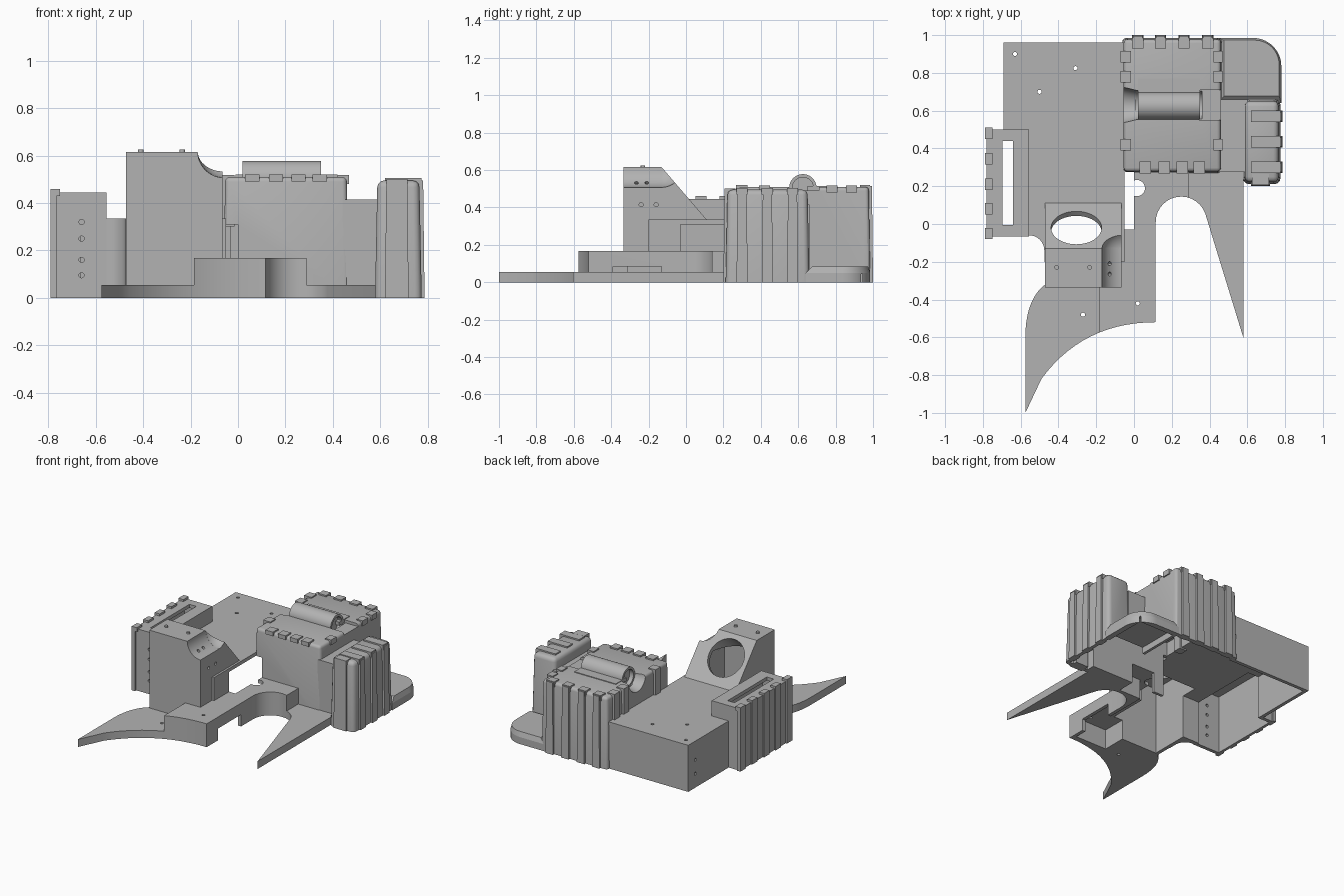
import bpy, bmesh, math
from mathutils import Matrix, Vector

cube = bpy.data.objects.get("Cube")
if cube:
    bpy.data.objects.remove(cube)

grey = bpy.data.materials.new("plain grey")
grey.use_nodes = True
grey.diffuse_color = (0.45, 0.45, 0.45, 1)
grey.node_tree.nodes["Principled BSDF"].inputs["Base Color"].default_value = grey.diffuse_color


def finish(name, bm):
    bmesh.ops.recalc_face_normals(bm, faces=bm.faces)
    mesh = bpy.data.meshes.new(name)
    bm.to_mesh(mesh)
    bm.free()
    mesh.materials.append(grey)
    ob = bpy.data.objects.new(name, mesh)
    bpy.context.collection.objects.link(ob)
    return ob


def add_box(bm, x, y, z, taper=0.0):
    """Add a box from (low, high) ranges; taper pulls the top inwards."""
    mid = Vector((sum(x) / 2, sum(y) / 2, sum(z) / 2))
    size = Vector((x[1] - x[0], y[1] - y[0], z[1] - z[0]))
    verts = bmesh.ops.create_cube(bm, size=1)["verts"]
    for v in verts:
        top = v.co.z > 0
        for i in range(2):
            v.co[i] *= size[i] - (2 * taper if top else 0)
        v.co.z *= size.z
        v.co += mid


def box(name, x, y, z, taper=0.0, bevel=0.0):
    bm = bmesh.new()
    add_box(bm, x, y, z, taper)
    if bevel:
        edges = [e for e in bm.edges if max(v.co.z for v in e.verts) > z[1] - 0.001]
        bmesh.ops.bevel(bm, geom=edges, offset=bevel, segments=3, profile=0.5, affect='EDGES')
    return finish(name, bm)


def boxes(name, ranges):
    bm = bmesh.new()
    for r in ranges:
        add_box(bm, *r)
    return finish(name, bm)


def prism(name, points, low, high, axis='Z', inset=0.0):
    """Extrude an outline along z, or a (y, z) outline along x."""
    bm = bmesh.new()
    place = (lambda p, h: (p[0], p[1], h)) if axis == 'Z' else (lambda p, h: (h, p[0], p[1]))
    face = bm.faces.new([bm.verts.new(place(p, low)) for p in points])
    top = bmesh.ops.extrude_face_region(bm, geom=[face])["geom"]
    top = [g for g in top if isinstance(g, bmesh.types.BMVert)]
    shift = Vector(place((0, 0), high - low))
    mid = sum((v.co for v in top), Vector()) / len(top)
    for v in top:
        v.co += shift + (mid - v.co) * inset
    return finish(name, bm)


def rod(name, centre, axis, r, length, r2=None, sides=48):
    bm = bmesh.new()
    turn = Vector(axis).to_track_quat('Z', 'Y').to_matrix().to_4x4()
    bmesh.ops.create_cone(bm, cap_ends=True, segments=sides, radius1=r, radius2=r if r2 is None else r2,
                          depth=length, matrix=Matrix.Translation(centre) @ turn)
    return finish(name, bm)


def cut(ob, cutter, operation='DIFFERENCE', keep=False):
    mod = ob.modifiers.new("cut", 'BOOLEAN')
    mod.operation, mod.solver, mod.object = operation, 'EXACT', cutter
    bpy.context.view_layer.objects.active = ob
    bpy.ops.object.modifier_apply(modifier=mod.name)
    if not keep:
        bpy.data.objects.remove(cutter)


def arc(cx, cy, r, a0, a1, n=14):
    angles = [math.radians(a0 + (a1 - a0) * i / n) for i in range(n + 1)]
    return [(cx + r * math.cos(a), cy + r * math.sin(a)) for a in angles]


def bezier(a, b, c, n=14):
    ts = [i / n for i in range(n + 1)]
    return [tuple((1 - t) ** 2 * p + 2 * t * (1 - t) * q + t * t * s for p, q, s in zip(a, b, c)) for t in ts]


X, Y, Z = (1, 0, 0), (0, 1, 0), (0, 0, 1)

# Thin base plate with hook and spike, and its raised middle
outline = (bezier((-.47, -.32), (-.575, -.4), (-.575, -.6)) + [(-.575, -1)]
           + bezier((-.49, -.82), (-.27, -.52), (.115, -.52))
           + arc(.25, .01, .135, 180, 20) + [(.58, -.605), (.58, .3), (-.47, .3)])
base_plate = prism("base_plate", outline, 0, .055)
raised_deck = prism("raised_deck", outline, .03, .168)
cut(raised_deck, box("limit", (-.185, .29), (-.7, .29), (-.1, .3)), 'INTERSECT')

# Main box with filleted front corner
main_box = prism("main_box", [(-.69, .96), (-.05, .96), (-.05, -.2), (-.475, -.2)]
                 + arc(-.555, -.14, .08, 0, 90) + [(-.69, -.06)], 0, .335)

# Sloped tower with a scooped corner and a round port
tower = prism("tower", [(-.335, 0), (-.335, .615), (-.13, .615), (.11, .335), (.11, 0)], -.472, -.065, 'X')
cut(tower, rod("scoop", (-.06, -.4, .617), Y, .11, .55))
bm = bmesh.new()
bmesh.ops.create_uvsphere(bm, u_segments=32, v_segments=16, radius=.11,
                          matrix=Matrix.Translation((-.06, -.13, .617)))
cut(tower, finish("scoop_end", bm))
slope_normal = (0, .76, .65)

# Side pod, big block, link and corner pod
side_pod = box("side_pod", (-.78, -.555), (-.065, .5), (0, .445))
big_block = box("big_block", (-.062, .467), (.27, .985), (0, .51), .008, .02)
link_block = box("link_block", (.44, .6), (.275, .66), (0, .415))
corner_pod = box("corner_pod", (.578, .775), (.212, .66), (0, .495), .01, .028)

# Rounded corner flange
flange_path = [(.44, .64), (.78, .64)] + arc(.63, .835, .15, 0, 90) + [(.44, .985)]
corner_flange = prism("corner_flange", flange_path, 0, .05)
flange_cap = prism("flange_cap", flange_path, .05, .085, inset=.14)

# Saddle in the big block
cut(big_block, rod("funnel", (-.025, .63, .52), X, .1, .1, .075))
cut(big_block, rod("trough", (.185, .63, .51), X, .077, .35))
cut(big_block, box("step", (.345, .5), (.55, .71), (.49, .6)))

# Hollow undersides, shared by every shell part
cavities = [
    box("hollow", (-.665, 0), (-.03, .935), (-.1, .31)),
    box("hollow", (-.447, -.09), (-.31, .1), (-.1, .31)),
    prism("hollow", [(-.31, .2), (-.31, .485), (-.06, .485), (.09, .31), (.09, .2)], -.447, -.09, 'X'),
    box("hollow", (-.76, -.58), (-.04, .475), (-.1, .42)),
    box("hollow", (-.03, .44), (.3, .955), (-.1, .41)),
    box("hollow", (.43, .61), (.3, .635), (-.1, .39)),
    box("hollow", (.6, .75), (.24, .635), (-.1, .46)),
    box("hollow", (-.16, .09), (-.48, .28), (-.1, .143)),
    box("hollow", (.08, .265), (.17, .31), (-.1, .143)),
    box("hollow", (.46, .74), (.6, .945), (-.1, .045)),
    box("notch", (.08, .13), (-.39, -.13), (-.1, .085)),
    box("slot", (-.695, -.64), (-.005, .44), (.3, .6)),
    rod("port", (-.305, -.02, .487), slope_normal, .134, .34),
    rod("deck_hole", (.015, .19, .1), Z, .043, .4),
]
# Small screw holes
holes = [((x, y, z), Z) for x, y, z in [(-.63, .9, .33), (-.31, .825, .33), (-.5, .7, .33),
                                        (-.27, -.48, .04), (.02, -.42, .16)]]
holes += [((-.66, -.06, z), Y) for z in (.095, .16, .25, .32)]
holes += [((-.075, y, .415), X) for y in (-.24, -.16)]
holes += [((-.13, y, .53), (1, 0, 1)) for y in (-.265, -.21)]
holes += [((-.68, .88, z), X) for z in (.1, .2)]
cavities += [rod("screw_hole", p, d, .011, .09, sides=12) for p, d in holes]

shells = [base_plate, raised_deck, main_box, tower, side_pod, big_block, link_block, corner_pod, corner_flange]
for shell in shells:
    for c in cavities:
        cut(shell, c, keep=True)
for c in cavities:
    bpy.data.objects.remove(c)

# Tube lying in the saddle, with recessed ends and a flap
tube = rod("tube", (.185, .625, .505), X, .073, .33)
for end in (.02, .35):
    cut(tube, rod("recess", (end, .625, .505), X, .056, .06))
tube_flap = box("tube_flap", (.02, .35), (.65, .77), (.49, .515))

# Big block ribs: full height at the back, clips on the other edges
w = .03
ribs = []
for x in (.02, .14, .265, .39):
    ribs += [((x - w, x + w), (.95, 1), (0, .515), .006), ((x - w, x + w), (.93, .985), (.48, .52))]
for x in (.06, .16, .255, .345):
    ribs.append(((x - w, x + w), (.268, .33), (.49, .52)))
for y in (.42, .78, .885):
    ribs += [((-.072, -.015), (y - w, y + w), (.3, .518)), ((.42, .468), (y - w, y + w), (.48, .518))]
boxes("block_ribs", ribs)

# Corner pod ribs
ribs = [((.62, .72), (.2, .27), (0, .502), .006)]
for y in (.3, .435, .57):
    ribs += [((.74, .787), (y - w, y + w), (0, .495), .006), ((.62, .775), (y - w, y + w), (.47, .505))]
boxes("corner_pod_ribs", ribs)

# Side pod ribs
boxes("side_pod_ribs", [r for y in (-.05, .08, .21, .345, .48) for r in (
    ((-.79, -.765), (y - w, y + w), (0, .45)), ((-.79, -.75), (y - w, y + w), (.43, .46)))])

# Tower top studs
for side, x in (("right", -.41), ("left", -.235)):
    rod("tower_stud_" + side, (x, -.23, .615), Z, .012, .02, sides=16)

# Smooth curved faces, keep edges sharp
bpy.ops.object.select_all(action='DESELECT')
for ob in bpy.context.scene.objects:
    if ob.type == 'MESH':
        ob.select_set(True)
        bpy.context.view_layer.objects.active = ob
bpy.ops.object.shade_smooth_by_angle(angle=math.radians(30))
